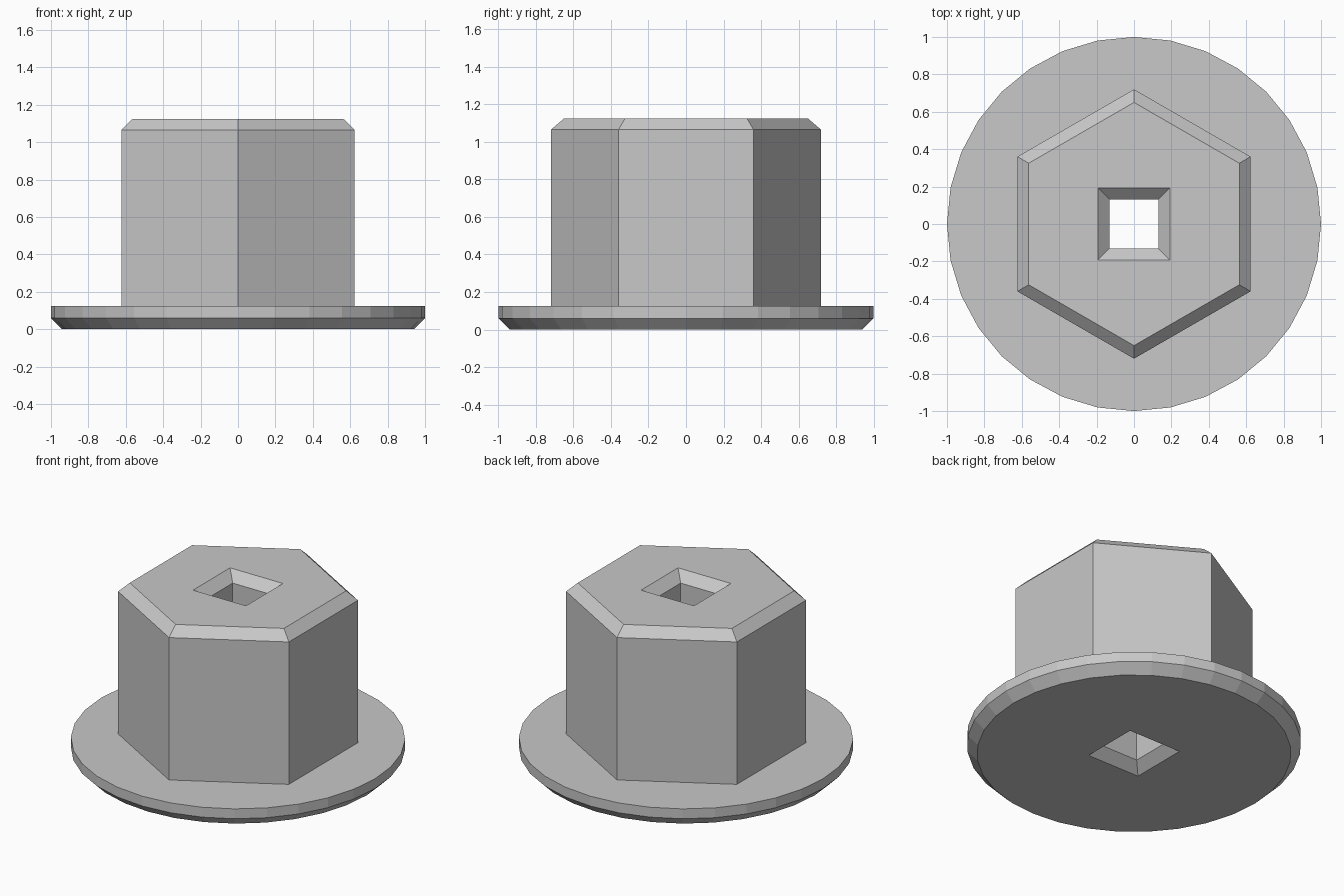
import bpy
import bmesh
from math import cos, sin, pi, sqrt

default = bpy.data.objects.get("Cube")
if default:
    bpy.data.objects.remove(default, do_unlink=True)

# Single grey material
GREY = (0.58, 0.58, 0.58, 1)
steel = bpy.data.materials.new("plain_grey")
steel.use_nodes = True
steel.diffuse_color = GREY
steel.node_tree.nodes["Principled BSDF"].inputs["Base Color"].default_value = GREY

HEIGHT, FLANGE_TOP, CHAMFER = 1.125, 0.125, 0.06
HEX_R = 0.72
HOLE, HOLE_RIM = 0.13, 0.193

bm = bmesh.new()


def ring(sides, radius, z, turn=0.0):
    """Closed loop of edges on a regular polygon."""
    verts = [bm.verts.new((radius * cos(turn + 2 * pi * i / sides),
                           radius * sin(turn + 2 * pi * i / sides), z))
             for i in range(sides)]
    return [bm.edges.new((v, verts[(i + 1) % sides])) for i, v in enumerate(verts)]


def circle(radius, z):
    return ring(32, radius, z)


def hexagon(radius, z):
    return ring(6, radius, z, pi / 2)


def square(half, z):
    return ring(4, half * sqrt(2), z, pi / 4)


# Cross-sections in order: under the flange, up the outside, down the square hole
loops = [
    circle(1 - CHAMFER, 0),
    circle(1, CHAMFER),
    circle(1, FLANGE_TOP),
    hexagon(HEX_R, FLANGE_TOP),
    hexagon(HEX_R, HEIGHT - CHAMFER),
    hexagon(HEX_R - 0.07, HEIGHT),
    square(HOLE_RIM, HEIGHT),
    square(HOLE, HEIGHT - CHAMFER),
    square(HOLE, CHAMFER),
    square(HOLE_RIM, 0),
]

# Bridge matching loops; fill the flat annuli between unlike polygons
for a, b in zip(loops, loops[1:] + loops[:1]):
    if len(a) == len(b):
        bmesh.ops.bridge_loops(bm, edges=a + b)
    else:
        bmesh.ops.triangle_fill(bm, edges=a + b, use_beauty=True)

bmesh.ops.recalc_face_normals(bm, faces=bm.faces[:])

# Flanged hex body
mesh = bpy.data.meshes.new("flanged_hex_body")
bm.to_mesh(mesh)
bm.free()
mesh.materials.append(steel)
body = bpy.data.objects.new("flanged_hex_body", mesh)
bpy.context.collection.objects.link(body)
